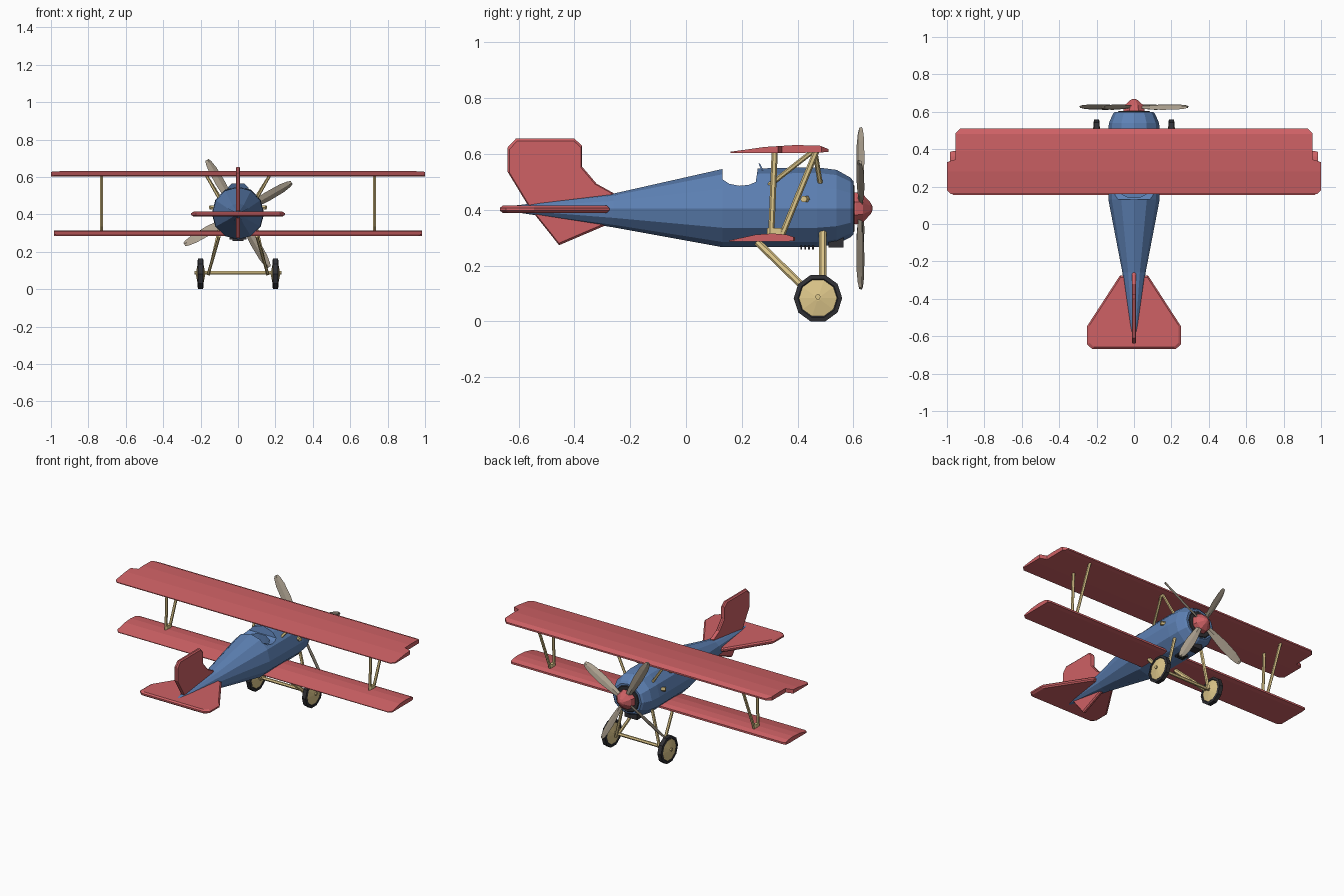
import bpy, bmesh
from math import sin, cos, pi, radians
from mathutils import Vector, Matrix

if "Cube" in bpy.data.objects:
    bpy.data.objects.remove(bpy.data.objects["Cube"])


def mat(name, c):
    m = bpy.data.materials.new(name)
    m.diffuse_color = (*c, 1)
    m.use_nodes = True
    m.node_tree.nodes["Principled BSDF"].inputs["Base Color"].default_value = m.diffuse_color
    return m


RED = mat("red_paint", (0.62, 0.12, 0.13))
BLUE = mat("blue_paint", (0.11, 0.22, 0.46))
WOOD = mat("pale_wood", (0.74, 0.58, 0.26))
PROP = mat("propeller_wood", (0.42, 0.36, 0.28))
DARK = mat("dark_rubber", (0.03, 0.03, 0.035))


def loft(name, rings, material):
    """Skin a list of equal-length point rings and cap both ends."""
    bm = bmesh.new()
    vs = [[bm.verts.new(p) for p in r] for r in rings]
    n = len(rings[0])
    for a, b in zip(vs, vs[1:]):
        for i in range(n):
            j = (i + 1) % n
            bm.faces.new((a[i], a[j], b[j], b[i]))
    bm.faces.new(vs[0])
    bm.faces.new(vs[-1])
    bmesh.ops.remove_doubles(bm, verts=bm.verts, dist=1e-4)
    bmesh.ops.dissolve_degenerate(bm, edges=bm.edges, dist=1e-5)
    bmesh.ops.recalc_face_normals(bm, faces=bm.faces)
    me = bpy.data.meshes.new(name)
    bm.to_mesh(me)
    bm.free()
    me.materials.append(material)
    ob = bpy.data.objects.new(name, me)
    bpy.context.collection.objects.link(ob)
    return ob


def lathe(name, profile, n, axis, centre, material, phase=0.0):
    """Revolve (offset, radius) pairs around the x or y axis."""
    c, rings = Vector(centre), []
    for a, r in profile:
        ring = []
        for i in range(n):
            t = 2 * pi * i / n + phase
            u, v = r * cos(t), r * sin(t)
            ring.append(c + Vector((a, u, v) if axis == 'x' else (u, a, v)))
        rings.append(ring)
    return loft(name, rings, material)


def strut(name, p, q, wx, wy, material=WOOD):
    """Six-sided streamlined bar, thin in x and wider in y."""
    p, q = Vector(p), Vector(q)
    d = (q - p).normalized()
    ref = Vector((1, 0, 0)) if abs(d.x) < 0.9 else Vector((0, 0, 1))
    x = (ref - d * ref.dot(d)).normalized()
    y = d.cross(x)
    sec = [x * wx / 2 * sin(pi * i / 3) * 1.15 + y * wy / 2 * cos(pi * i / 3) for i in range(6)]
    return loft(name, [[e + s for s in sec] for e in (p, q)], material)


def box(name, lo, hi, material):
    return loft(name, [[(x, lo[1], lo[2]), (x, hi[1], lo[2]), (x, hi[1], hi[2]), (x, lo[1], hi[2])]
                       for x in (lo[0], hi[0])], material)


def wing(name, foil, stations):
    """foil: (y, top, bottom) knots; stations: (x, trailing y, leading y)."""
    def z_at(y, k):
        for a, b in zip(foil, foil[1:]):
            if y <= b[0]:
                return a[k] + (b[k] - a[k]) * (y - a[0]) / (b[0] - a[0])
        return foil[-1][k]
    rings = []
    for x, lo, hi in [(-s[0], s[1], s[2]) for s in reversed(stations)] + stations:
        ys = [min(max(f[0], lo), hi) for f in foil]
        rings.append([(x, y, z_at(y, 1)) for y in ys] + [(x, y, z_at(y, 2)) for y in reversed(ys)])
    return loft(name, rings, RED)


# Fuselage: twelve-sided sections (y, half width, top, bottom)
MID = 0.405
rings = []
for y, w, top, bot in [(-0.64, .008, .412, .396), (-0.26, .062, .458, .337), (0.13, .137, .546, .266),
                       (0.47, .140, .552, .266), (0.54, .134, .543, .277), (0.59, .112, .515, .302),
                       (0.60, .100, .502, .312)]:
    ring = []
    for i in range(12):
        t = pi * i / 6
        h = top - MID if sin(t) > 0 else MID - bot
        ring.append((w * cos(t), y, MID + h * sin(t)))
    rings.append(ring)
fuselage = loft("fuselage", rings, BLUE)

# Cockpit opening: scooped rim plus a cavity
rim = [(.13, .70), (.13, .51), (.155, .493), (.19, .486), (.225, .489), (.25, .50), (.257, .545), (.257, .70)]
cut1 = loft("cockpit_rim_cutter", [[(x, y, z) for y, z in rim] for x in (-0.3, 0.3)], BLUE)
cut2 = loft("cockpit_cavity_cutter", [[(.085 * cos(pi * i / 5), .193 + .055 * sin(pi * i / 5), z)
                                       for i in range(10)] for z in (.40, .60)], BLUE)
for c in (cut1, cut2):
    m = fuselage.modifiers.new(c.name, 'BOOLEAN')
    m.operation, m.object, m.solver = 'DIFFERENCE', c, 'EXACT'
    c.hide_render = True
    c.hide_viewport = True

# Windscreen and nose details
loft("windscreen", [[(-.06, y, .54), (-.035, y - .012, .565), (.035, y - .012, .565), (.06, y, .54)]
                    for y in (.272, .278)], BLUE)
lathe("engine_opening", [(0, .088), (.006, .082)], 12, 'y', (0, .598, MID), DARK)
box("air_intake", (-.045, .51, .265), (.045, .565, .30), DARK)
for i in range(4):
    y = .41 + .014 * i
    box("cooling_fin", (-.03, y, .258), (.03, y + .006, .272), DARK)
for s in (-1, 1):
    strut("exhaust_stub", (s * .12, .435, .438), (s * .15, .422, .438), .022, .026)

# Wings
wing("upper_wing",
     [(.16, .608, .603), (.28, .625, .603), (.39, .632, .604), (.48, .630, .605), (.51, .618, .608)],
     [(.93, .16, .51), (.955, .16, .485), (.955, .16, .345), (.98, .16, .338), (1.0, .18, .33)])
wing("lower_wing",
     [(.155, .290, .286), (.25, .311, .286), (.31, .315, .286), (.36, .311, .286), (.39, .301, .289)],
     [(.965, .155, .39), (.985, .172, .385)])

# Tail surfaces
stab = [(.075, -.275), (.25, -.545), (.25, -.645), (.225, -.667)]
outline = stab + [(-x, y) for x, y in reversed(stab)]
loft("tailplane", [[(x * k, -.47 + (y + .47) * k, MID - .003 + z) for x, y in outline]
                   for k, z in ((.95, -.013), (1, -.005), (1, .005), (.95, .013))], RED)
fin = [(-.64, .623), (-.61, .655), (-.40, .655), (-.373, .63), (-.373, .555), (-.32, .493),
       (-.26, .46), (-.26, .355), (-.305, .337), (-.455, .273), (-.56, .405), (-.64, .537)]
loft("fin_and_rudder", [[(x, -.47 + (y + .47) * k, .46 + (z - .46) * k) for y, z in fin]
                        for k, x in ((.96, -.012), (1, -.005), (1, .005), (.96, .012))], RED)

# Propeller: four twisted blades and a spinner
for b in range(4):
    turn = Matrix.Rotation(radians(60 + 90 * b), 4, 'Y')
    rings = []
    for r, w in [(.03, .013), (.10, .022), (.18, .029), (.27, .027), (.315, .019), (.331, .011)]:
        tw = Matrix.Rotation(radians(30), 4, 'X')
        tw = Matrix.Rotation(radians(30), 4, 'X')
        rings.append([turn @ (tw @ Vector((0, dy, dz)) + Vector((r, 0, 0))) + Vector((0, .625, MID))
                      for dy, dz in ((0, w), (.006, 0), (0, -w), (-.006, 0))])
    loft("propeller_blade", rings, PROP)
lathe("spinner", [(.595, .060), (.61, .062), (.635, .054), (.662, .022), (.669, .006)],
      8, 'y', (0, 0, MID), RED, pi / 8)

for s in (-1, 1):
    # Wing struts
    x = s * .73
    strut("outer_rear_strut", (x, .305, .30), (x, .318, .61), .014, .022)
    strut("outer_front_strut", (x, .34, .30), (x, .468, .612), .014, .022)
    strut("outer_strut_foot", (x, .322, .305), (x, .322, .335), .018, .065)
    # Cabane struts
    strut("cabane_front_strut", (s * .095, .482, .49), (s * .17, .462, .61), .014, .018)
    strut("cabane_diagonal_strut", (s * .10, .295, .485), (s * .17, .455, .61), .014, .018)
    # Undercarriage legs
    strut("front_gear_leg", (s * .10, .49, .325), (s * .158, .49, .075), .014, .026)
    strut("rear_gear_leg", (s * .10, .255, .285), (s * .158, .46, .085), .014, .026)
    # Wheels
    c = (s * .2, .473, .083)
    lathe("tyre", [(-.011, .066), (-.016, .072), (-.013, .087), (.013, .087), (.016, .072), (.011, .066)],
          10, 'x', c, DARK)
    lathe("wheel_hub", [(-.024, .010), (-.013, .068), (.013, .068), (.024, .010)], 10, 'x', c, WOOD)
strut("axle", (-.232, .473, .088), (.232, .473, .088), .018, .02)
